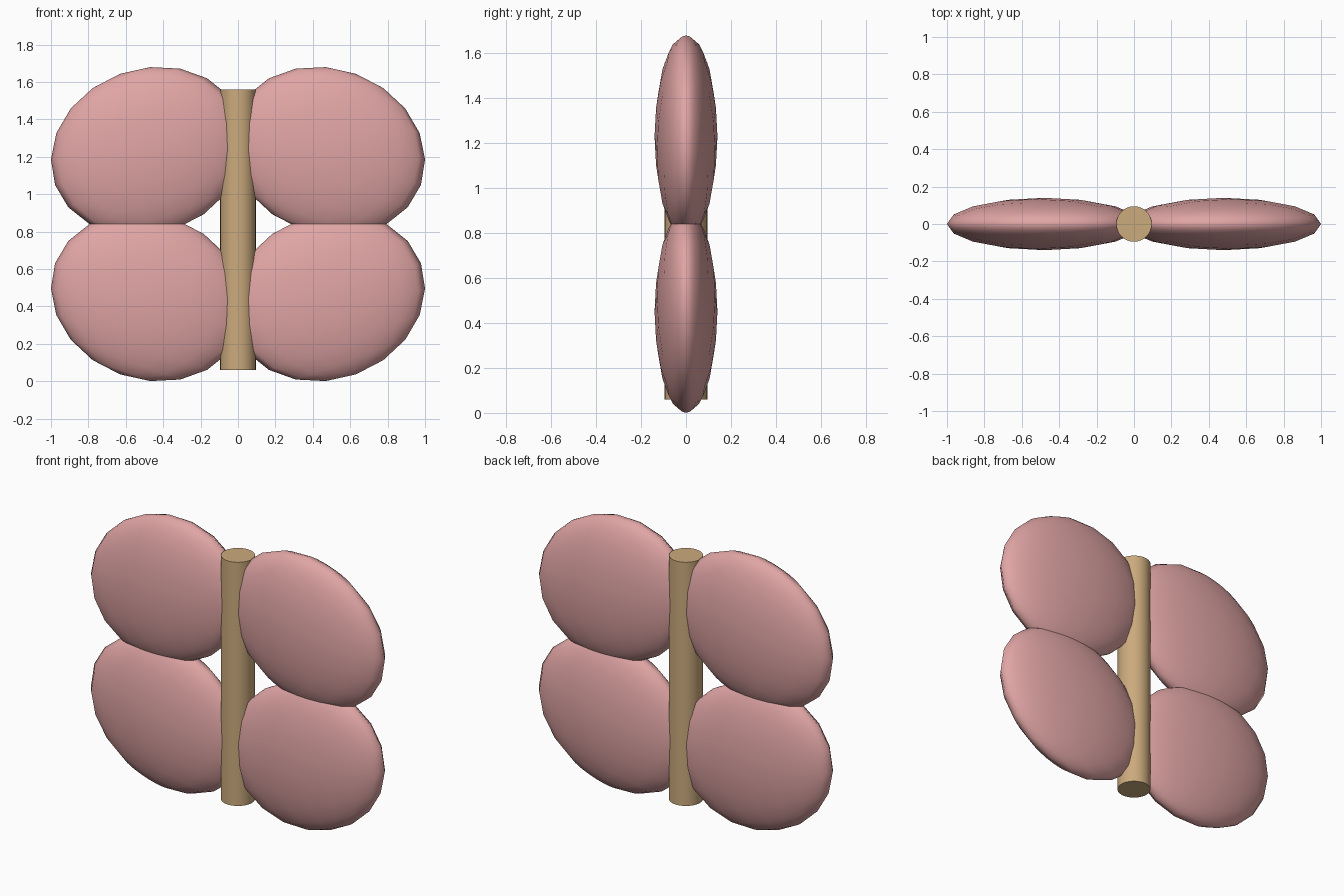
import bpy
import math

cube = bpy.data.objects.get("Cube")
if cube:
    bpy.data.objects.remove(cube, do_unlink=True)


def material(name, rgb):
    mat = bpy.data.materials.new(name)
    mat.use_nodes = True
    colour = (*rgb, 1)
    mat.diffuse_color = colour
    bsdf = next(n for n in mat.node_tree.nodes if n.type == "BSDF_PRINCIPLED")
    bsdf.inputs["Base Color"].default_value = colour
    return mat


pink = material("soft_pink", (0.75, 0.375, 0.375))
tan = material("tan", (0.6, 0.405, 0.206))


def finish(name, mat):
    obj = bpy.context.object
    obj.name = name
    obj.data.materials.append(mat)
    bpy.ops.object.shade_smooth_by_angle(angle=math.radians(50))
    return obj


# Upright central rod
bpy.ops.mesh.primitive_cylinder_add(vertices=32, radius=0.095, depth=1.5,
                                    location=(0, 0, 0.81))
finish("central_rod", tan)

# Four flattened, tilted lobes mirrored left-right and top-bottom
for side, x_sign in (("left", 1), ("right", -1)):
    for level, z_sign, height in (("upper", 1, 1.23), ("lower", -1, 0.45)):
        bpy.ops.mesh.primitive_uv_sphere_add(
            segments=16, ring_count=10, radius=1,
            location=(0.48 * x_sign, 0, height),
            rotation=(0, math.radians(20) * x_sign * z_sign, 0))
        lobe = finish(f"{level}_{side}_lobe", pink)
        lobe.scale = (0.53, 0.14, 0.44)
        lobe.data.shade_smooth()
